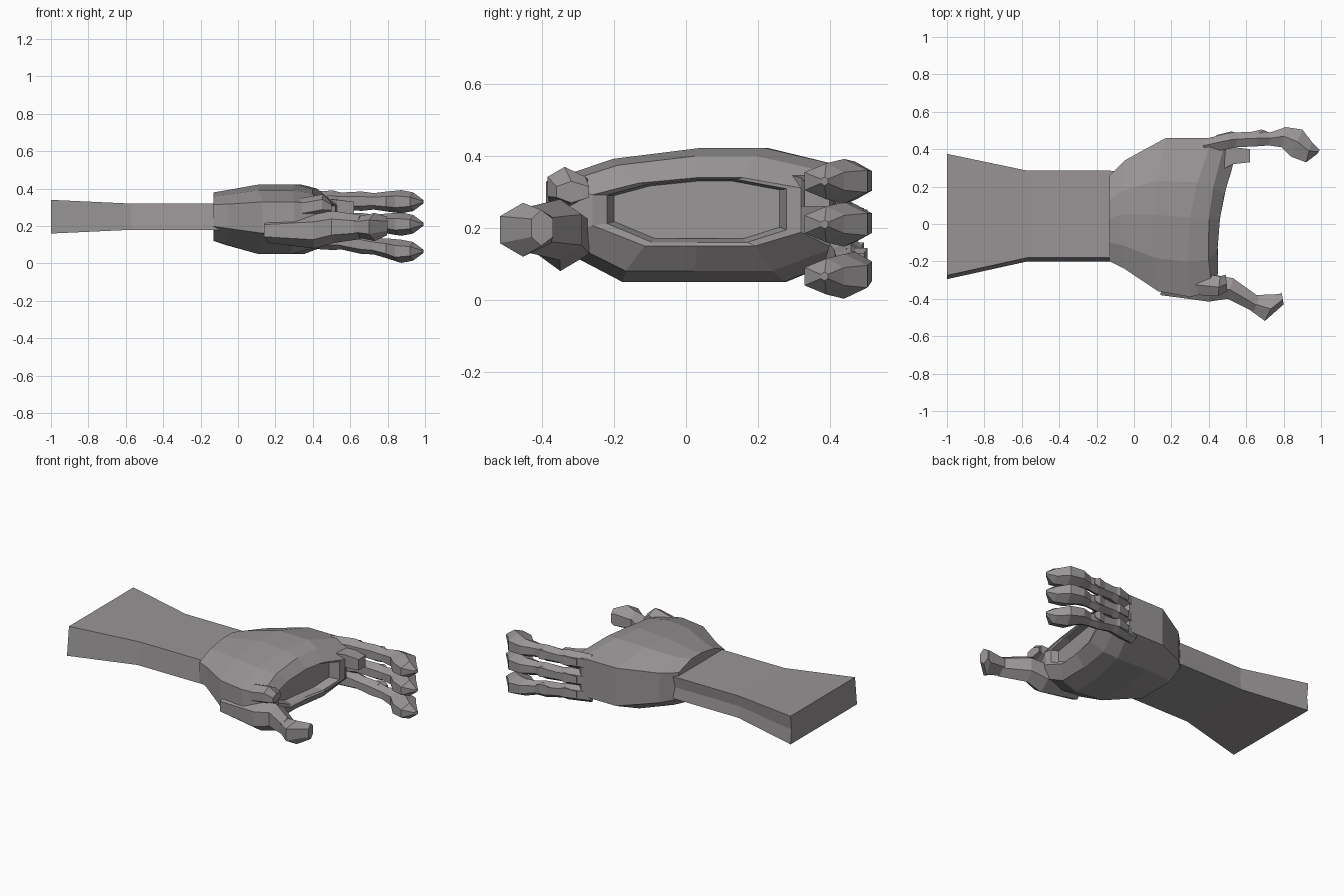
import bpy, bmesh
from mathutils import Vector

if "Cube" in bpy.data.objects:
    bpy.data.objects.remove(bpy.data.objects["Cube"])

GREY = bpy.data.materials.new("dark_grey")
GREY.diffuse_color = (.32, .30, .31, 1)
GREY.use_nodes = True
GREY.node_tree.nodes["Principled BSDF"].inputs["Base Color"].default_value = GREY.diffuse_color


def loft(name, rings):
    """Skin a list of equal-length point rings into a closed, flat-faced solid."""
    bm = bmesh.new()
    loops = [[bm.verts.new(p) for p in ring] for ring in rings]
    n = len(loops[0])
    for a, b in zip(loops, loops[1:]):
        for i in range(n):
            j = (i + 1) % n
            bm.faces.new((a[i], a[j], b[j], b[i]))
    bm.faces.new(loops[0][::-1])
    bm.faces.new(loops[-1])
    bmesh.ops.recalc_face_normals(bm, faces=bm.faces)
    mesh = bpy.data.meshes.new(name)
    bm.to_mesh(mesh)
    bm.free()
    mesh.materials.append(GREY)
    obj = bpy.data.objects.new(name, mesh)
    bpy.context.collection.objects.link(obj)
    return obj


def digit(name, sections, shape):
    """Loft along sections (outer xy, inner xy, z low, z high)."""
    rings = []
    for outer, inner, z0, z1 in sections:
        o, i = Vector(outer), Vector(inner)
        rings.append([(*o.lerp(i, u), z0 + (z1 - z0) * v) for u, v in shape])
    return loft(name, rings)


BOX = [(0, 0), (1, 0), (1, 1), (0, 1)]
HEX = [(0, .25), (.45, 0), (1, .25), (1, .75), (.45, 1), (0, .75)]

# Forearm: flat flared slab with a crease along the middle of its sides
arm = []
for x, y0, y1, z0, z1 in [(-1, -.295, .375, .16, .34), (-.57, -.2, .285, .18, .32),
                          (-.13, -.2, .285, .18, .32), (0, -.2, .28, .18, .32)]:
    arm.append([(x, y0, z0), (x, y1, z0), (x, y1 - .01, .25), (x, y1, z1),
                (x, y0 + .02, z1), (x, y0 + .01, .25)])
loft("forearm", arm)

# Palm: faceted shell whose open side curves between thumb and fingers
PALM = [(0, .3), (.25, 0), (.5, 0), (.78, 0), (1, .2), (1, .85),
        (.72, 1), (.5, 1), (.22, .92), (0, .75)]
palm = []
for xa, xm, xb, y0, y1, z0, z1 in [
        (-.13, -.13, -.13, -.2, .26, .12, .38),
        (-.05, -.07, -.05, -.24, .34, .10, .39),
        (.13, .11, .17, -.36, .46, .05, .422),
        (.30, .30, .42, -.39, .46, .05, .422),
        (.42, .40, .48, -.36, .41, .08, .40),
        (.45, .46, .53, -.26, .32, .15, .34),
        (.44, .45, .52, -.22, .28, .16, .335),
        (.40, .40, .46, -.20, .26, .17, .33)]:
    ring = []
    for u, v in PALM:
        x = xa * (1 - u) * (1 - 2 * u) + xm * 4 * u * (1 - u) + xb * u * (2 * u - 1)
        ring.append((x, y0 + (y1 - y0) * u, z0 + (z1 - z0) * v))
    palm.append(ring)
loft("palm", palm)

# Three jointed fingers with hooked, pointed tips
FINGER = [((.36, .45), (.38, .38), .05), ((.52, .49), (.50, .40), .055),
          ((.56, .49), (.54, .41), .045), ((.67, .495), (.65, .415), .052),
          ((.73, .49), (.72, .42), .044), ((.81, .518), (.79, .41), .054),
          ((.90, .505), (.84, .36), .062), ((.95, .44), (.92, .33), .05),
          ((.993, .395), (.98, .375), .012)]
for k, (base, tip) in enumerate([(.13, .065), (.225, .21), (.335, .33)]):
    secs = []
    for o, i, h in FINGER:
        t = min(max(0, (o[0] - .5) / .4), 1)
        z = base + (tip - base) * t
        secs.append((o, i, z - h, z + h))
    digit(f"finger_{k + 1}", secs, HEX)
    # Raised knuckle plates along the back of the finger
    for j, (x0, x1, y) in enumerate([(.44, .55, .495), (.60, .71, .505)]):
        t = max(0, (x0 - .5) / .4)
        z = base + (tip - base) * t
        digit(f"knuckle_plate_{k + 1}_{j + 1}",
              [((x0, y - .02), (x0, y - .06), z - .02, z + .02),
               ((x1 - .03, y), (x1 - .03, y - .06), z - .03, z + .03),
               ((x1, y - .01), (x1, y - .05), z - .015, z + .015)], BOX)

# Block inside the finger roots
digit("finger_root_block", [((.42, .42), (.45, .28), .26, .35),
                            ((.54, .41), (.53, .32), .26, .34),
                            ((.62, .40), (.62, .33), .26, .33)], BOX)

# Thumb with a wide root, narrow neck and flared tip
digit("thumb", [((.14, -.38), (.18, -.25), .11, .24),
                ((.40, -.415), (.42, -.27), .08, .27),
                ((.50, -.40), (.53, -.29), .11, .28),
                ((.64, -.47), (.67, -.39), .13, .26)], HEX)
digit("thumb_tip", [((.62, -.46), (.65, -.38), .14, .25),
                    ((.70, -.518), (.77, -.375), .12, .27),
                    ((.80, -.43), (.79, -.37), .15, .25)], HEX)

# Knuckle guard above the thumb root
digit("thumb_knuckle", [((.18, -.34), (.20, -.29), .26, .31),
                        ((.34, -.38), (.34, -.26), .24, .35),
                        ((.45, -.385), (.46, -.28), .26, .37),
                        ((.50, -.36), (.49, -.27), .27, .33)], HEX)
